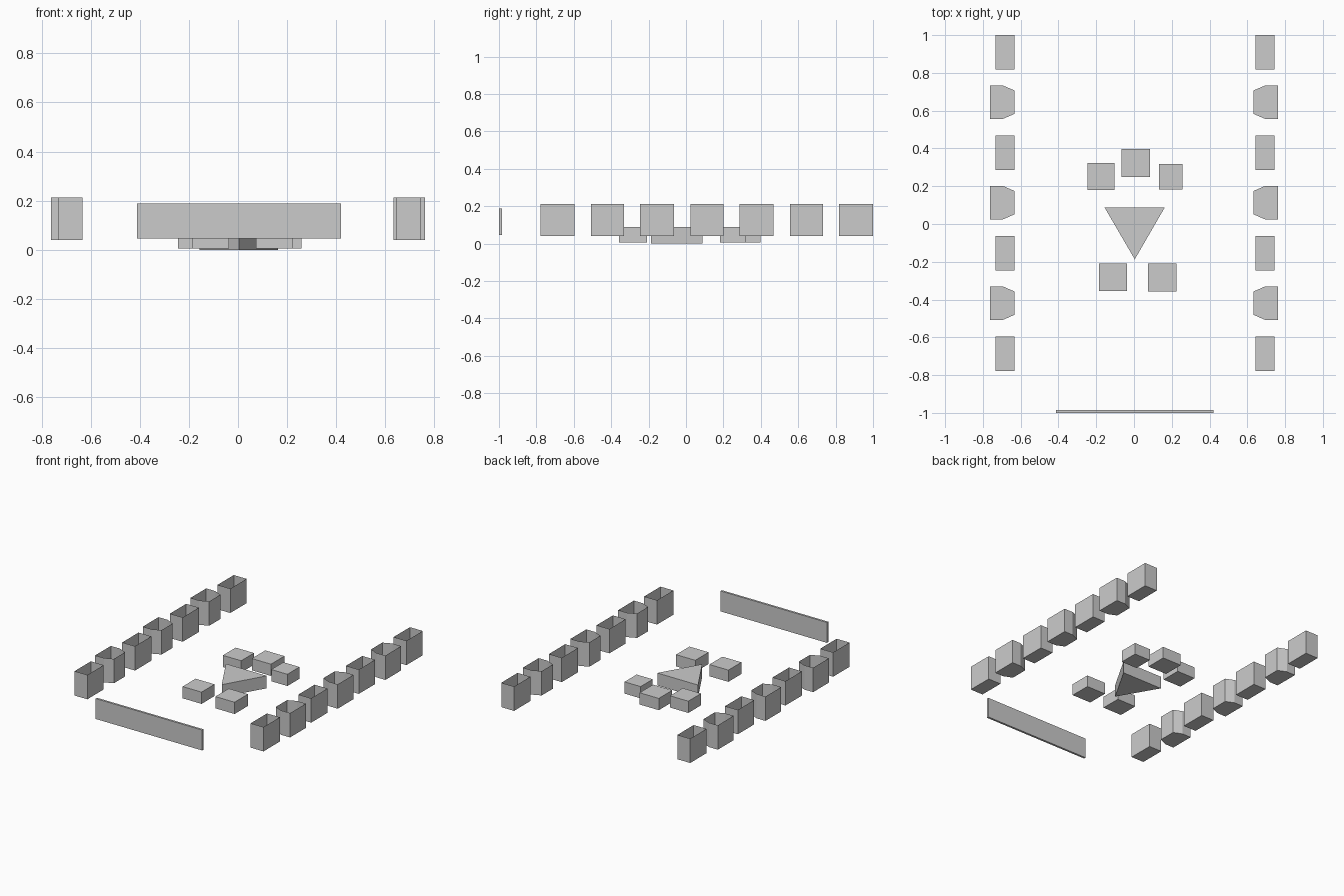
import bpy, bmesh

if "Cube" in bpy.data.objects:
    bpy.data.objects.remove(bpy.data.objects["Cube"])


def prism(name, outline, z0, z1, open_top=False):
    """Extrude a flat outline from z0 to z1, optionally leaving the top open."""
    bm = bmesh.new()
    low = [bm.verts.new((x, y, z0)) for x, y in outline]
    high = [bm.verts.new((x, y, z1)) for x, y in outline]
    n = len(outline)
    bm.faces.new(low[::-1])
    for i in range(n):
        j = (i + 1) % n
        bm.faces.new((low[i], low[j], high[j], high[i]))
    if not open_top:
        bm.faces.new(high)
    bmesh.ops.recalc_face_normals(bm, faces=bm.faces)
    mesh = bpy.data.meshes.new(name)
    bm.to_mesh(mesh)
    bm.free()
    obj = bpy.data.objects.new(name, mesh)
    bpy.context.collection.objects.link(obj)
    return obj


def rect(x0, x1, y0, y1):
    return [(x0, y0), (x1, y0), (x1, y1), (x0, y1)]


# Two rows of open-topped bins, plain ones alternating with chamfered ones
PITCH = 0.532
for side, s, inner, outer in (("left", -1, 0.633, 0.733), ("right", 1, 0.644, 0.744)):
    for i in range(4):
        yc = 0.909 - i * PITCH
        prism(f"{side}_plain_bin", rect(s * inner, s * outer, yc - 0.091, yc + 0.091),
              0.04, 0.212, open_top=True)
    for i in range(3):
        yc = 0.645 - i * PITCH
        outline = [(s * 0.762, yc - 0.088), (s * 0.693, yc - 0.088),
                   (s * 0.633, yc - 0.062), (s * 0.633, yc + 0.062),
                   (s * 0.693, yc + 0.088), (s * 0.762, yc + 0.088)]
        prism(f"{side}_chamfered_bin", outline, 0.04, 0.212, open_top=True)

# Central triangular platform
prism("triangle_platform", [(0.004, -0.187), (0.163, 0.088), (-0.156, 0.088)], 0.0, 0.088)

# Low blocks around the platform
for name, box in {
    "back_left_block": (-0.245, -0.102, 0.181, 0.324),
    "back_middle_block": (-0.066, 0.084, 0.248, 0.398),
    "back_right_block": (0.132, 0.258, 0.183, 0.318),
    "front_left_block": (-0.185, -0.037, -0.354, -0.209),
    "front_right_block": (0.074, 0.224, -0.358, -0.209),
}.items():
    prism(name, rect(*box), 0.005, 0.088)

# Thin front wall
prism("front_wall", rect(-0.412, 0.42, -1.0, -0.985), 0.045, 0.189)
